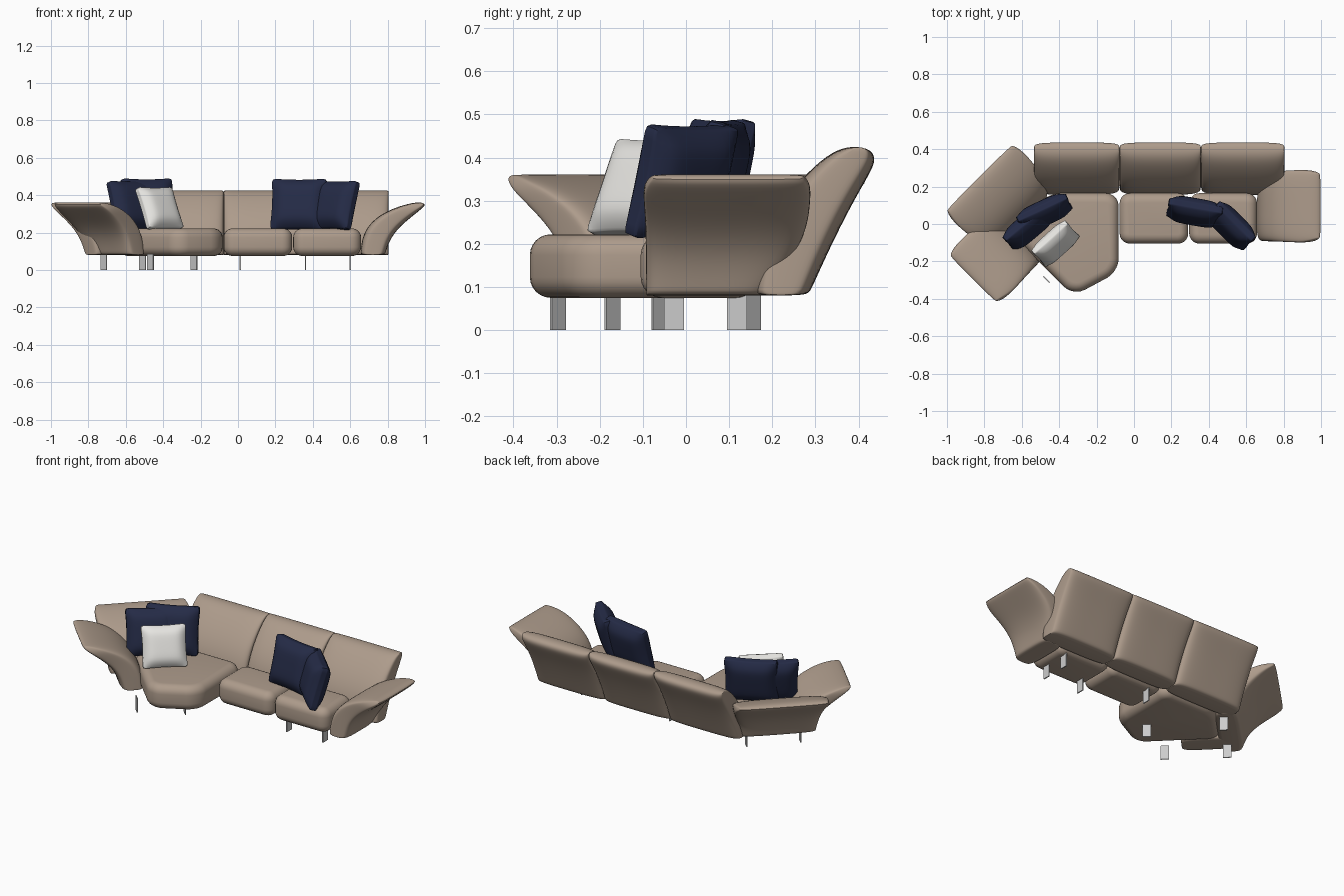
import bpy, bmesh, math

if "Cube" in bpy.data.objects:
    bpy.data.objects.remove(bpy.data.objects["Cube"])


def material(name, rgb):
    m = bpy.data.materials.new(name)
    m.diffuse_color = (*rgb, 1)
    m.use_nodes = True
    m.node_tree.nodes["Principled BSDF"].inputs["Base Color"].default_value = m.diffuse_color
    return m


BEIGE = material("beige_fabric", (0.42, 0.33, 0.26))
NAVY = material("navy_fabric", (0.018, 0.024, 0.062))
WHITE = material("white_fabric", (0.8, 0.79, 0.76))


def finish(bm, name, mat=None, subsurf=0, angle=50):
    bmesh.ops.recalc_face_normals(bm, faces=bm.faces)
    me = bpy.data.meshes.new(name)
    bm.to_mesh(me)
    bm.free()
    ob = bpy.data.objects.new(name, me)
    bpy.context.collection.objects.link(ob)
    if mat:
        me.materials.append(mat)
    if subsurf:
        mod = ob.modifiers.new("smooth", 'SUBSURF')
        mod.levels = mod.render_levels = subsurf
    bpy.ops.object.select_all(action='DESELECT')
    ob.select_set(True)
    bpy.context.view_layer.objects.active = ob
    bpy.ops.object.shade_smooth_by_angle(angle=math.radians(angle))
    return ob


# Flared upholstered panel: rows of (inner, z, outer, z, low end, high end),
# lofted across its width and placed by angle / outward shift.
STATIONS = [(-1, .55), (-.97, .72), (-.86, .92), (-.5, 1), (0, 1),
            (.5, 1), (.86, .92), (.97, .72), (1, .55)]


def panel(name, rows, angle, shift=0, remap=lambda w: w):
    c, s = math.cos(math.radians(angle)), math.sin(math.radians(angle))
    bm = bmesh.new()
    loops = []
    for t, k in STATIONS:
        front, back = [], []
        for fo, fz, bo, bz, lo, hi in rows:
            w = remap((lo + hi) / 2 + t * (hi - lo) / 2)
            mo, mz = (fo + bo) / 2, (fz + bz) / 2
            for o, z, out in ((fo, fz, front), (bo, bz, back)):
                o, z = mo + (o - mo) * k + shift, mz + (z - mz) * k
                out.append(bm.verts.new((o * c - w * s, o * s + w * c, z)))
        loops.append((front, back))
    n = len(rows)
    for f, b in (loops[0], loops[-1]):
        for i in range(n - 1):
            bm.faces.new((f[i], f[i + 1], b[i + 1], b[i]))
    for a, b in zip(loops, loops[1:]):
        ra, rb = a[0] + a[1][::-1], b[0] + b[1][::-1]
        for i in range(2 * n):
            j = (i + 1) % (2 * n)
            bm.faces.new((ra[i], ra[j], rb[j], rb[i]))
    finish(bm, name, BEIGE, 2, 60)


# Three straight backs
BACK = [(.155, .08, .283, .08), (.155, .09, .288, .09), (.165, .19, .333, .19),
        (.215, .29, .383, .29), (.285, .37, .427, .365),
        (.34, .415, .44, .395), (.385, .428, .43, .42)]
for i, (x0, x1) in enumerate([(-.535, -.077), (-.077, .358), (.358, .805)]):
    panel(f"back_{i + 1}", [(*r, -x1, -x0) for r in BACK], 90)

# Flared arms and the low corner back share one profile
ARM = [(.655, .08, .785, .08), (.655, .09, .787, .09), (.665, .19, .815, .17),
       (.72, .267, .865, .232), (.80, .318, .925, .282),
       (.89, .35, .975, .322), (.97, .366, 1.01, .352)]
ARM_ENDS = [(-.092, .175), (-.092, .185), (-.093, .255), (-.094, .283),
            (-.098, .288), (-.1, .29), (-.075, .27)]
arm_rows = [(*r, *e) for r, e in zip(ARM, ARM_ENDS)]
panel("right_arm", arm_rows, 0)
panel("left_arm", arm_rows, 225, -.18, lambda w: -w - .305)
CORNER_ENDS = [(.21, .63), (.21, .63), (.19, .645), (.165, .66),
               (.15, .67), (.145, .675), (.165, .655)]
panel("corner_back", [(*r, *e) for r, e in zip(ARM, CORNER_ENDS)], 135, -.235)


# Seat cushions: rounded outline, rounded top and bottom rims
def seat(name, outline, corner, rim=.048, z0=.075, z1=.222):
    bm = bmesh.new()
    face = bm.faces.new([bm.verts.new((x, y, z0)) for x, y in outline])
    top = bmesh.ops.extrude_face_region(bm, geom=[face])['geom']
    for v in top:
        if isinstance(v, bmesh.types.BMVert):
            v.co.z = z1
    upright = [e for e in bm.edges if abs(e.verts[0].co.z - e.verts[1].co.z) > .01]
    bmesh.ops.bevel(bm, geom=upright, offset=corner, offset_type='OFFSET',
                    segments=5, profile=.5, affect='EDGES')
    rims = [e for e in bm.edges if abs(e.verts[0].co.z - e.verts[1].co.z) < .01]
    bmesh.ops.bevel(bm, geom=rims, offset=rim, offset_type='OFFSET',
                    segments=6, profile=.5, affect='EDGES', clamp_overlap=True)
    finish(bm, name, BEIGE)


def rect(x0, x1, y0, y1):
    return [(x0, y0), (x1, y0), (x1, y1), (x0, y1)]


seat("middle_seat", rect(-.077, .29, -.105, .165), .055)
seat("right_seat", rect(.295, .658, -.105, .165), .055)
seat("corner_seat", [(-.082, .165), (-.46, .165), (-.665, -.045),
                     (-.325, -.385), (-.082, -.255)], .07)


# Scatter cushions: puffed boxes leaning back
def cushion(name, mat, loc, size, turn, lean, roll=0):
    bm = bmesh.new()
    bmesh.ops.create_cube(bm, size=2)
    bmesh.ops.subdivide_edges(bm, edges=bm.edges[:], cuts=7, use_grid_fill=True)
    for v in bm.verts:
        u, t, h = v.co
        puff = .3 + .7 * math.sqrt(max(0, (1 - u ** 4) * (1 - h ** 4)))
        v.co = (u * (.95 + .05 * h * h) * size[0] / 2, t * puff * size[1] / 2,
                h * (.95 + .05 * u * u) * size[2] / 2)
    ob = finish(bm, name, mat, 1, 60)
    ob.location = loc
    ob.rotation_euler = [math.radians(a) for a in (-lean, roll, turn)]


cushion("navy_cushion_1", NAVY, (.325, .065, .35), (.30, .12, .28), -10, 14)
cushion("navy_cushion_2", NAVY, (.52, -.01, .345), (.28, .12, .27), -45, 16)
cushion("navy_cushion_3", NAVY, (-.48, .06, .352), (.30, .11, .28), 25, 13)
cushion("navy_cushion_4", NAVY, (-.565, -.015, .345), (.29, .11, .27), 40, 15)
cushion("white_cushion", WHITE, (-.42, -.105, .33), (.25, .10, .24), 42, 24)

# Thin plate legs
LEGS = [(.60, -.028, 0), (.60, .118, 0), (.36, -.028, 0), (.012, .118, 0),
        (-.235, -.17, 45), (-.468, -.297, 45), (-.51, .155, 45), (-.718, -.062, 45)]
for i, (x, y, turn) in enumerate(LEGS):
    bm = bmesh.new()
    bmesh.ops.create_cube(bm, size=1)
    bmesh.ops.scale(bm, vec=(.006, .046, .085), verts=bm.verts)
    ob = finish(bm, f"leg_{i + 1}", None, 0, 30)
    ob.location = (x, y, .0425)
    ob.rotation_euler.z = math.radians(turn)
